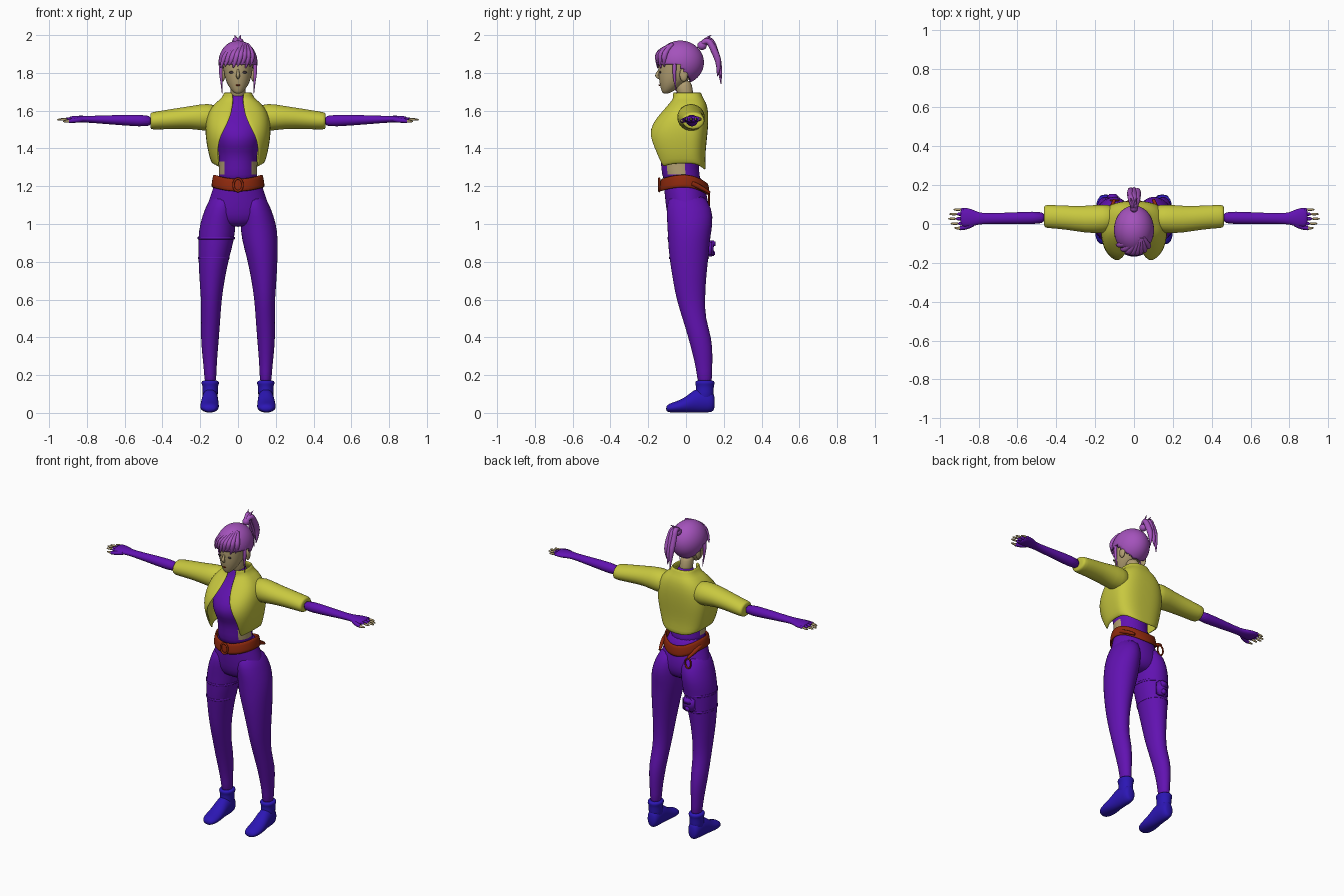
import bpy, bmesh
from math import sin, cos, pi, asin, copysign
from mathutils import Vector

if "Cube" in bpy.data.objects:
    bpy.data.objects.remove(bpy.data.objects["Cube"])


def material(name, rgb):
    m = bpy.data.materials.new(name)
    m.use_nodes = True
    m.diffuse_color = (*rgb, 1)
    m.node_tree.nodes["Principled BSDF"].inputs["Base Color"].default_value = (*rgb, 1)
    return m


PURPLE = material("suit purple", (0.12, 0.006, 0.44))
YELLOW = material("jacket yellow", (0.58, 0.58, 0.05))
HAIR = material("hair violet", (0.37, 0.085, 0.5))
SKIN = material("skin tan", (0.45, 0.35, 0.17))
RED = material("belt red", (0.27, 0.022, 0.004))
BLUE = material("boot blue", (0.025, 0.008, 0.46))
DARK = material("eye dark", (0.06, 0.04, 0.05))


def finish(name, bm, mat, mirror=False, subsurf=1, solid=0):
    bmesh.ops.recalc_face_normals(bm, faces=bm.faces)
    for f in bm.faces:
        f.smooth = True
    me = bpy.data.meshes.new(name)
    bm.to_mesh(me)
    bm.free()
    me.materials.append(mat)
    ob = bpy.data.objects.new(name, me)
    bpy.context.collection.objects.link(ob)
    if mirror:
        ob.modifiers.new("Mirror", "MIRROR")
    if solid:
        s = ob.modifiers.new("Solidify", "SOLIDIFY")
        s.thickness, s.offset = solid, 0
    if subsurf:
        s = ob.modifiers.new("Subdivision", "SUBSURF")
        s.levels = s.render_levels = subsurf
    return ob


def skin_rings(bm, rings, closed):
    n = len(rings[0])
    for a, b in zip(rings, rings[1:]):
        for i in range(n if closed else n - 1):
            j = (i + 1) % n
            bm.faces.new((a[i], a[j], b[j], b[i]))


def loft(name, axis, rows, mat, mirror=False, n=18, caps=True, solid=0):
    """Rows are (position on axis, centre 1, centre 2, radius 1, radius 2)."""
    bm = bmesh.new()
    rings = []
    for t, c1, c2, r1, r2 in rows:
        ring = []
        for i in range(n):
            a = 2 * pi * i / n
            p = [c1 + r1 * cos(a), c2 + r2 * sin(a)]
            p.insert("xyz".index(axis), t)
            ring.append(bm.verts.new(p))
        rings.append(ring)
    skin_rings(bm, rings, True)
    if caps:
        bm.faces.new(rings[0])
        bm.faces.new(rings[-1])
    return finish(name, bm, mat, mirror, 1, solid)


def ball(name, centre, size, mat, mirror=False, seg=16):
    bm = bmesh.new()
    bmesh.ops.create_uvsphere(bm, u_segments=seg, v_segments=seg // 2 + 2, radius=1)
    for v in bm.verts:
        v.co = Vector(centre) + Vector(a * b for a, b in zip(v.co, size))
    return finish(name, bm, mat, mirror, 0)


def box(name, centre, size, mat):
    bm = bmesh.new()
    bmesh.ops.create_cube(bm, size=1)
    for v in bm.verts:
        v.co = Vector(centre) + Vector(a * b for a, b in zip(v.co, size))
    bmesh.ops.bevel(bm, geom=bm.edges[:], offset=min(size) * 0.2, segments=2, affect="EDGES")
    return finish(name, bm, mat, False, 0)


def lock(name, points, mat, depth, radii, mirror=False, cyclic=False):
    """Tapered tube along a smooth path, turned into a mesh."""
    cu = bpy.data.curves.new(name, "CURVE")
    cu.dimensions, cu.bevel_depth, cu.bevel_resolution, cu.use_fill_caps = "3D", depth, 2, True
    s = cu.splines.new("NURBS")
    s.points.add(len(points) - 1)
    s.use_endpoint_u, s.use_cyclic_u, s.order_u = not cyclic, cyclic, 3
    for q, p, r in zip(s.points, points, radii):
        q.co, q.radius = (*p, 1), r
    tmp = bpy.data.objects.new(name + "_path", cu)
    bpy.context.collection.objects.link(tmp)
    me = bpy.data.meshes.new_from_object(tmp.evaluated_get(bpy.context.evaluated_depsgraph_get()))
    bm = bmesh.new()
    bm.from_mesh(me)
    bpy.data.objects.remove(tmp)
    return finish(name, bm, mat, mirror, 0)


# Legs and pelvis
loft("legs", "z", [
    (1.17, .07, 0, .065, .09), (1.08, .092, .017, .085, .125), (1.0, .108, .022, .096, .122),
    (.92, .115, .015, .098, .113), (.82, .129, .015, .082, .105), (.7, .138, .018, .067, .088),
    (.6, .141, .025, .055, .077), (.5, .144, .042, .051, .061), (.4, .149, .074, .049, .063),
    (.3, .149, .09, .04, .052), (.22, .147, .097, .033, .041), (.14, .146, .1, .031, .039)],
    PURPLE, mirror=True)
loft("pelvis", "z", [
    (1.27, 0, -.02, .108, .1), (1.2, 0, -.01, .128, .108), (1.12, 0, .005, .158, .115),
    (1.05, 0, .01, .175, .112), (1.0, 0, .01, .14, .09), (.985, 0, .01, .06, .05)], PURPLE, n=24)

# Boots with rolled cuffs
loft("boots", "y", [
    (.152, .146, .055, .02, .035), (.14, .146, .06, .038, .058), (.09, .147, .068, .043, .068),
    (.04, .149, .062, .045, .062), (0, .15, .042, .049, .042), (-.05, .151, .031, .052, .03),
    (-.09, .15, .026, .042, .024), (-.106, .149, .022, .022, .013)], BLUE, mirror=True)
loft("boot_shafts", "z", [(.05, .147, .095, .043, .052), (.12, .147, .1, .04, .047),
                          (.145, .147, .1, .042, .048), (.155, .147, .1, .048, .053),
                          (.168, .147, .1, .046, .051), (.172, .147, .1, .036, .042)], BLUE, mirror=True)

# Torso with bare patches at the sides of the waist
torso = loft("torso", "z", [
    (1.2, 0, -.01, .11, .1), (1.26, 0, -.03, .102, .1), (1.335, 0, -.033, .1, .1),
    (1.38, 0, -.036, .103, .107), (1.44, 0, -.045, .122, .132), (1.5, 0, -.042, .132, .12),
    (1.57, 0, -.02, .12, .085), (1.63, 0, .0, .075, .055), (1.67, 0, .005, .047, .05),
    (1.69, 0, .005, .043, .045)], PURPLE, n=24)
torso.data.materials.append(SKIN)
for f in torso.data.polygons:
    c = f.center
    if 1.26 < c.z < 1.335 and -.1 < c.y < -.01:
        f.material_index = 1
loft("neck", "z", [(1.64, 0, .005, .04, .042), (1.7, 0, -.005, .039, .042), (1.77, 0, -.02, .042, .05)], SKIN)


# Open jacket: rows are (height, half width, front depth, back depth, half opening)
def jacket():
    bm = bmesh.new()
    rings, n, p = [], 36, .72
    for z, rx, yf, yb, w in [
            (1.285, .13, .152, .1, .1), (1.34, .142, .17, .095, .105), (1.41, .158, .195, .1, .108),
            (1.47, .167, .205, .107, .09), (1.53, .167, .18, .112, .055), (1.59, .155, .125, .113, .032),
            (1.64, .115, .08, .103, .026), (1.665, .076, .062, .083, .025), (1.697, .07, .07, .075, .03)]:
        gap = asin((w / rx) ** (1 / p))
        ring = []
        for i in range(n + 1):
            a = gap + (2 * pi - 2 * gap) * i / n
            s, c = sin(a), cos(a)
            y = -copysign(abs(c) ** p, c) * (yf if c > 0 else yb)
            hem = .035 * s * s if z < 1.3 else 0
            ring.append(bm.verts.new((copysign(abs(s) ** p, s) * rx, y, z + hem)))
        rings.append(ring)
    skin_rings(bm, rings, False)
    finish("jacket", bm, YELLOW, solid=.012)


jacket()
loft("jacket_sleeves", "x", [
    (.09, .03, 1.56, .065, .065), (.16, .027, 1.565, .077, .077), (.25, .023, 1.565, .07, .06),
    (.35, .033, 1.556, .062, .054), (.44, .039, 1.547, .061, .048), (.462, .039, 1.546, .058, .045),
    (.464, .039, 1.546, .04, .035)], YELLOW, mirror=True)

# Forearms, gloves and bare fingertips
loft("forearms", "x", [
    (.44, .033, 1.545, .036, .036), (.6, .03, 1.55, .031, .029), (.75, .028, 1.553, .027, .02),
    (.8, .028, 1.555, .03, .018), (.84, .033, 1.555, .048, .019), (.88, .035, 1.555, .05, .017),
    (.895, .036, 1.555, .043, .012)], PURPLE, mirror=True)
for name, y, tip in (("index", .002, .945), ("middle", .027, .958), ("ring", .051, .952), ("little", .074, .93)):
    mid = tip - .035
    loft(name + "_glove", "x", [(.87, y, 1.555, .012, .012), (mid, y, 1.555, .01, .01)], PURPLE, True, 8)
    loft(name + "_fingertips", "x", [(mid - .01, y, 1.555, .008, .008), (tip - .01, y, 1.553, .007, .007),
                                     (tip, y, 1.552, .003, .003)], SKIN, True, 8)
lock("thumb_glove", [(.83, .0, 1.552), (.86, -.018, 1.548), (.895, -.022, 1.545)], PURPLE, .013, (1, 1, .8), True)
lock("thumb_tip", [(.885, -.022, 1.546), (.905, -.022, 1.544), (.925, -.02, 1.543)], SKIN, .009, (1, .9, .4), True)


# Belt that dips at the front and drops toward the back
def belt():
    bm = bmesh.new()
    rings = [[], [], []]
    for k, ring in enumerate(rings):
        for i in range(32):
            a = 2 * pi * i / 32
            c = cos(a)
            z = 1.228 - (.022 if c > 0 else .045) * c * c + (1 - k) * .035
            grow = 1 + .04 * (k - 1)
            ring.append(bm.verts.new((.131 * grow * sin(a), -.008 - .124 * grow * c, z)))
    skin_rings(bm, rings, True)
    finish("belt", bm, RED, solid=.014)


belt()
ring_points = [(cos(i * pi / 4), sin(i * pi / 4)) for i in range(8)]
lock("belt_buckle", [(.026 * u, -.142, 1.207 + .036 * v) for u, v in ring_points], RED, .006, [1] * 8, cyclic=True)
lock("belt_ring", [(-.1 + .022 * u, .122, 1.13 + .034 * v) for u, v in ring_points], RED, .005, [1] * 8, cyclic=True)
lock("belt_tails", [(.125, .03, 1.215), (.12, .08, 1.195), (.1, .125, 1.165)], RED, .013, (1, 1, .6), True)

# Thigh straps and pouch on the right leg
for z, cx, cy, rx, ry in ((.925, -.115, .015, .099, .114), (.82, -.129, .015, .083, .106)):
    loft("thigh_strap", "z", [(z - .007, cx, cy, rx, ry), (z + .007, cx, cy, rx, ry)], PURPLE, caps=False, solid=.004)
box("thigh_pouch", (-.11, .125, .87), (.075, .04, .085), PURPLE)
box("pouch_flap", (-.11, .14, .895), (.05, .03, .035), PURPLE)
box("pouch_clip", (-.11, .14, .845), (.03, .025, .03), PURPLE)

# Head and face
loft("head", "z", [
    (1.69, 0, -.108, .014, .013), (1.7, 0, -.1, .028, .029), (1.73, 0, -.082, .052, .055),
    (1.77, 0, -.06, .069, .085), (1.81, 0, -.047, .077, .099), (1.86, 0, -.04, .084, .106),
    (1.91, 0, -.032, .08, .1), (1.95, 0, -.03, .045, .06)], SKIN, n=24)
lock("nose", [(0, -.142, 1.815), (0, -.152, 1.795), (0, -.154, 1.782), (0, -.14, 1.772)], SKIN, .011, (.5, .8, 1, .6))
ball("ears", (.08, -.012, 1.79), (.012, .022, .036), SKIN, True)
ball("eyes", (.034, -.136, 1.803), (.014, .004, .006), DARK, True)
ball("mouth", (0, -.141, 1.735), (.014, .004, .004), RED)

# Hair cap trimmed along the hairline
bm = bmesh.new()
bmesh.ops.create_uvsphere(bm, u_segments=40, v_segments=32, radius=1)
for v in bm.verts:
    v.co = (v.co.x * .1, -.03 + v.co.y * .122, 1.855 + v.co.z * .113)
low = [f for f in bm.faces if f.calc_center_median().z
       < 1.845 - min(.09, max(0, (f.calc_center_median().y + .035) * 1.5))]
bmesh.ops.delete(bm, geom=low, context="FACES")
finish("hair_cap", bm, HAIR, subsurf=0, solid=.006)

# Fringe swept across the forehead, side locks and ponytail
for i in range(8):
    x = -.08 + i * .022
    y = -.03 - .122 * (1 - (x / .105) ** 2) ** .5
    lock("fringe_lock", [(.03 + x * .25, -.07, 1.953), (x * .8 + .012, y * .95, 1.915), (x, y, 1.865),
                         (x - .012, y + .002, 1.825 + .008 * (i % 3))], HAIR, .017, (.5, 1, .9, .15))
lock("side_locks", [(.088, -.06, 1.88), (.093, -.062, 1.82), (.087, -.06, 1.75), (.084, -.05, 1.69)],
     HAIR, .012, (.8, 1, .5, .1), True)
ball("hair_tie", (0, .085, 1.945), (.022, .025, .024), HAIR)
for x, top, end in ((-.014, (.12, 2.0), (.185, 1.74)), (.014, (.11, 1.99), (.165, 1.78)), (0, (.13, 1.985), (.188, 1.77))):
    lock("ponytail_lock", [(0, .075, 1.94), (x, *top), (x * 1.3, .155, 1.91), (x * 1.3, .178, 1.84), (x, *end)],
         HAIR, .019, (.7, .8, 1, .8, .1))
for x in (-.018, .016):
    lock("ponytail_spike", [(0, .09, 1.955), (x * .5, .105, 1.985), (x, .135, 2.0)], HAIR, .01, (1, .8, .1))
